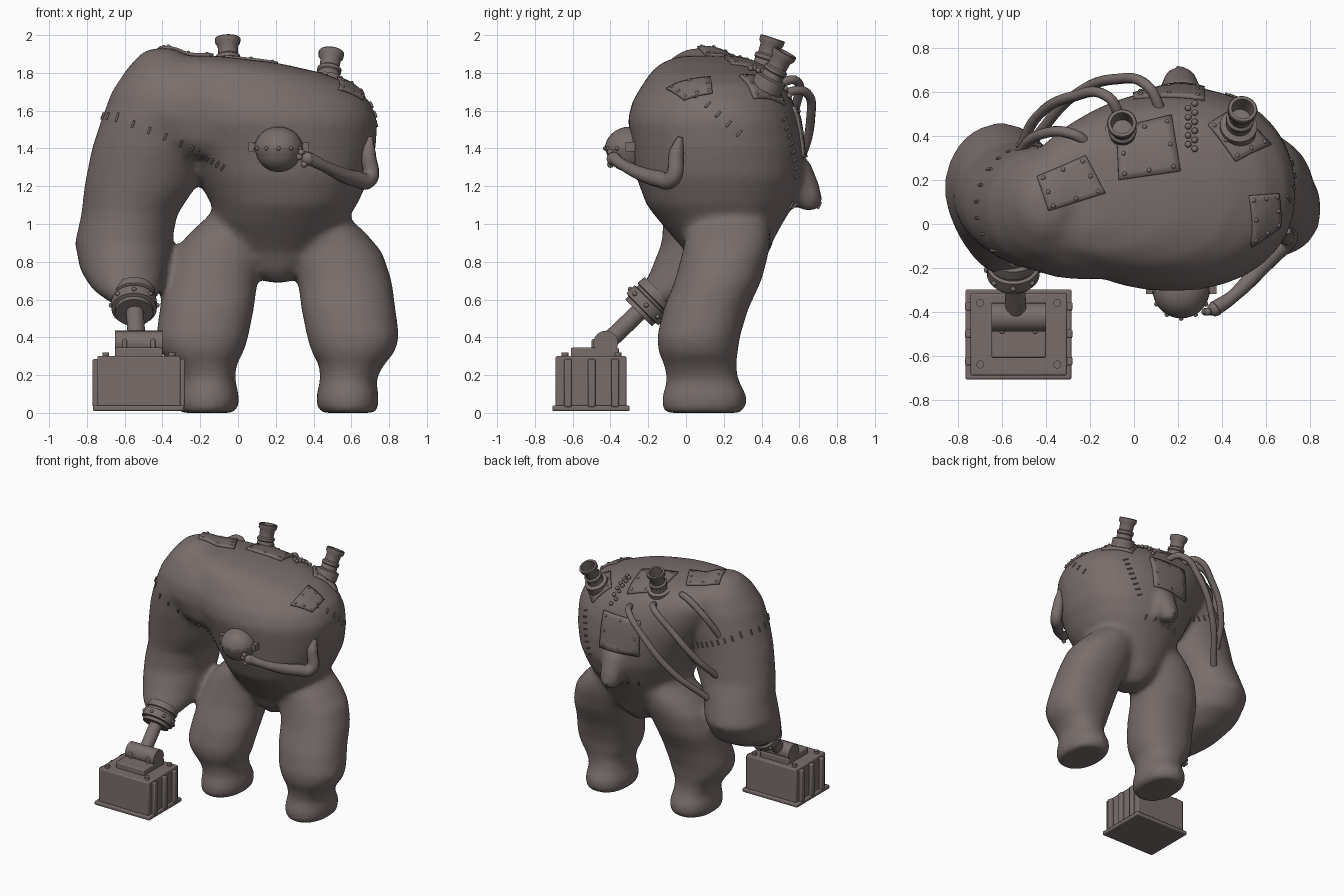
import bpy, bmesh, math
from mathutils import Vector, Matrix
from mathutils.bvhtree import BVHTree

cube = bpy.data.objects.get("Cube")
if cube:
    bpy.data.objects.remove(cube, do_unlink=True)

clay = bpy.data.materials.new("warm grey clay")
clay.use_nodes = True
clay.diffuse_color = (.19, .155, .148, 1)
clay.node_tree.nodes["Principled BSDF"].inputs["Base Color"].default_value = clay.diffuse_color


def add(name, data):
    ob = bpy.data.objects.new(name, data)
    bpy.context.collection.objects.link(ob)
    data.materials.append(clay)
    return ob


def make(name, bm, bevel=0):
    bmesh.ops.recalc_face_normals(bm, faces=bm.faces)
    me = bpy.data.meshes.new(name)
    bm.to_mesh(me)
    bm.free()
    me.shade_smooth()
    me.set_sharp_from_angle(angle=.7)
    ob = add(name, me)
    if bevel:
        mod = ob.modifiers.new("Bevel", 'BEVEL')
        mod.width, mod.segments = bevel, 2
    return ob


def skin(bm, rings):
    """Bridge rings of points into a closed skin."""
    rows = [[bm.verts.new(p) for p in ring] for ring in rings]
    n = len(rows[0])
    for a, b in zip(rows, rows[1:]):
        for i in range(n):
            j = (i + 1) % n
            bm.faces.new((a[i], a[j], b[j], b[i]))
    bm.faces.new(rows[0])
    bm.faces.new(rows[-1])


def loft(bm, rows, mirror=None, power=2.2, n=32):
    """Stack rounded sections given as z, x range, y range."""
    rings = []
    for z, x0, x1, y0, y1 in rows:
        if mirror is not None:
            x0, x1 = 2 * mirror - x1, 2 * mirror - x0
        ring = []
        for i in range(n):
            c, s = math.cos(math.tau * i / n), math.sin(math.tau * i / n)
            c, s = (math.copysign(abs(k) ** (2 / power), k) for k in (c, s))
            ring.append(((x0 + x1 + (x1 - x0) * c) / 2, (y0 + y1 + (y1 - y0) * s) / 2, z))
        rings.append(ring)
    skin(bm, rings)


def lathe(bm, a, b, profile, n=24):
    """Turn a profile of radius and length fraction about the line from a to b."""
    a, b = Vector(a), Vector(b)
    q = (b - a).to_track_quat('Z', 'Y')
    skin(bm, [[a.lerp(b, t) + q @ Vector((r * math.cos(math.tau * i / n), r * math.sin(math.tau * i / n), 0))
               for i in range(n)] for r, t in profile])


def rod(bm, a, b, r):
    lathe(bm, a, b, [(r, 0), (r, 1)])


def box(bm, x0, x1, y0, y1, z0, z1):
    m = Matrix.Translation(((x0 + x1) / 2, (y0 + y1) / 2, (z0 + z1) / 2))
    bmesh.ops.create_cube(bm, size=1, matrix=m @ Matrix.Diagonal((x1 - x0, y1 - y0, z1 - z0, 1)))


def ball(bm, p, r):
    bmesh.ops.create_icosphere(bm, subdivisions=2, radius=r, matrix=Matrix.Translation(p))


def hose(name, pts, radii, width):
    cu = bpy.data.curves.new(name, 'CURVE')
    cu.dimensions, cu.bevel_depth, cu.bevel_resolution, cu.use_fill_caps = '3D', width, 3, True
    sp = cu.splines.new('BEZIER')
    sp.bezier_points.add(len(pts) - 1)
    for bp, p, r in zip(sp.bezier_points, pts, radii):
        bp.co, bp.radius = p, r
        bp.handle_left_type = bp.handle_right_type = 'AUTO'
    sp.use_smooth = True
    return add(name, cu)


# Body: torso, chest bridge, great arm, legs and tail fused into one soft skin
bm = bmesh.new()
loft(bm, [(.69, .15, .27, .1, .32), (.76, .06, .36, .04, .39), (.85, -.02, .45, .0, .43), (1, -.11, .56, -.13, .51),
          (1.1, -.14, .63, -.21, .57), (1.25, -.22, .7, -.265, .62), (1.4, -.3, .73, -.285, .62),
          (1.55, -.4, .74, -.31, .6), (1.65, -.45, .7, -.285, .57), (1.74, -.5, .6, -.23, .52),
          (1.8, -.5, .45, -.19, .46), (1.855, -.5, .2, -.13, .36), (1.89, -.48, -.1, -.03, .2)])
loft(bm, [(1.36, -.36, .08, -.17, .2), (1.44, -.5, .14, -.225, .25), (1.58, -.61, .16, -.255, .25),
          (1.68, -.6, .16, -.245, .25), (1.77, -.56, .12, -.2, .25), (1.85, -.5, .06, -.12, .22)])
loft(bm, [(.57, -.66, -.46, -.24, -.07), (.65, -.77, -.4, -.24, .2), (.75, -.835, -.37, -.19, .385),
          (.9, -.865, -.35, -.13, .465), (1.05, -.83, -.32, -.12, .42), (1.2, -.815, -.22, -.15, .37),
          (1.4, -.775, -.15, -.19, .36), (1.55, -.725, -.15, -.21, .36), (1.7, -.67, -.15, -.2, .35),
          (1.82, -.59, -.2, -.14, .31), (1.9, -.52, -.28, -.05, .22), (1.93, -.46, -.34, .02, .15)], None, 2)
for axis in (None, .21):
    loft(bm, [(0, .44, .73, -.11, .3), (.03, .415, .745, -.13, .32), (.1, .415, .745, -.125, .32),
              (.17, .435, .73, -.1, .28), (.25, .43, .77, -.115, .265), (.32, .39, .83, -.145, .275),
              (.4, .365, .855, -.155, .285), (.55, .335, .835, -.12, .33), (.7, .315, .815, -.06, .4),
              (.85, .27, .765, -.02, .44), (.95, .25, .68, .0, .45), (1.05, .25, .57, .06, .43),
              (1.15, .28, .52, .12, .4)], axis)
loft(bm, [(1.07, .16, .26, .61, .7), (1.13, .13, .29, .55, .725), (1.2, .12, .3, .5, .71), (1.34, .11, .31, .45, .655)])
body = make("body", bm)
mod = body.modifiers.new("Fuse", 'REMESH')
mod.mode, mod.voxel_size, mod.use_smooth_shade = 'VOXEL', .02, True
mod = body.modifiers.new("Soften", 'SMOOTH')
mod.factor, mod.iterations = .5, 18
tree = BVHTree.FromObject(body, bpy.context.evaluated_depsgraph_get())


def hit(p, d):
    """Find the body surface at p, looking along d."""
    p, d = Vector(p), Vector(d).normalized()
    loc, nor, _, _ = tree.ray_cast(p - d * .6, d)
    if loc is None:
        loc, nor, _, _ = tree.find_nearest(p)
    return loc, nor


# Riveted patches moulded onto the body
rivets = bmesh.new()


def patch(name, corners, d, n=8):
    a, b, c, e = (Vector(p) for p in corners)

    def at(u, v):
        return a.lerp(b, u).lerp(e.lerp(c, u), v)
    pb = bmesh.new()
    grid = []
    for j in range(n + 1):
        spots = [hit(at(i / n, j / n), d) for i in range(n + 1)]
        grid.append([pb.verts.new(l + k * .005) for l, k in spots])
    for j in range(n):
        for i in range(n):
            pb.faces.new((grid[j][i], grid[j][i + 1], grid[j + 1][i + 1], grid[j + 1][i]))
    mod = make(name, pb).modifiers.new("Thickness", 'SOLIDIFY')
    mod.thickness, mod.offset = .02, 0
    for u in (.1, .5, .9):
        for v in (.1, .5, .9):
            if (u, v) != (.5, .5):
                loc, nor = hit(at(u, v), d)
                ball(rivets, loc + nor * .012, .011)


down, forward = (0, 0, -1), (0, -1, 0)
patch("shoulder_patch", [(-.44, .21, 1.9), (-.22, .31, 1.9), (-.13, .14, 1.9), (-.39, .06, 1.9)], down)
patch("main_stack_patch", [(-.08, .43, 1.8), (.17, .49, 1.8), (.21, .24, 1.8), (-.07, .2, 1.8)], down)
patch("side_stack_patch", [(.33, .44, 1.72), (.46, .53, 1.67), (.62, .36, 1.67), (.46, .28, 1.77)], (-.2, -.3, -1))
patch("left_shoulder_patch", [(.53, .13, 1.78), (.66, .14, 1.7), (.68, -.01, 1.68), (.56, -.1, 1.75)], (-.6, 0, -.8))
patch("back_patch", [(0, .6, 1.62), (.32, .6, 1.62), (.32, .6, 1.35), (0, .6, 1.35)], forward)

# Trail of beads running down from the upper back
for i in range(11):
    loc, nor = hit((.26 + .015 * (-1) ** i, .34 + .02 * i, 1.8), down)
    ball(rivets, loc + nor * .01, .015)
make("rivets", rivets)

# Stitched seams
stitches = bmesh.new()


def seam(a, b, d, count):
    a, b, d = Vector(a), Vector(b), Vector(d)
    for i in range(count):
        loc, nor = hit(a.lerp(b, i / (count - 1)), d)
        side = (b - a).cross(nor).normalized()
        rod(stitches, loc - side * .02 + nor * .004, loc + side * .02 + nor * .004, .006)


seam((-.64, -.2, 1.56), (-.3, -.2, 1.43), (0, 1, 0), 5)
seam((-.24, -.2, 1.4), (-.08, -.2, 1.3), (0, 1, 0), 7)
seam((-.66, .3, 1.56), (-.3, .4, 1.42), forward, 9)
seam((-.7, -.12, 1.57), (-.7, .25, 1.57), (1, 0, 0), 6)
seam((.7, .06, 1.68), (.7, .28, 1.48), (-1, 0, 0), 5)
seam((.5, .5, 1.55), (.4, .55, 1.25), (-.7, -.7, 0), 8)
seam((.05, .5, 1.1), (.35, .5, 1.1), forward, 5)
make("stitches", stitches)

# Exhaust stacks, hollow at the top
stack = [(.085, 0), (.085, .28), (.06, .32), (.058, .45), (.064, .48), (.064, .56), (.052, .6), (.054, .8),
         (.066, .87), (.068, .98), (.064, 1), (.05, 1), (.045, .6)]
for name, a, b in (("main_stack", (-.05, .39, 1.77), (-.055, .46, 1.985)),
                   ("side_stack", (.47, .42, 1.71), (.495, .525, 1.91))):
    bm = bmesh.new()
    lathe(bm, a, b, stack)
    make(name, bm)

# Hoses from the upper back to the great arm
hose("short_hose", [(-.18, .34, 1.79), (-.28, .41, 1.83), (-.42, .41, 1.74), (-.54, .31, 1.52)], [1] * 4, .024)
hose("middle_hose", [(-.06, .48, 1.74), (-.12, .58, 1.76), (-.28, .58, 1.62), (-.44, .49, 1.4), (-.52, .34, 1.23)],
     [1] * 5, .024)
hose("long_hose", [(.13, .5, 1.69), (.06, .63, 1.7), (-.08, .66, 1.56), (-.28, .58, 1.3), (-.46, .38, 1.06)],
     [1] * 5, .024)

# Small left arm with a little hand
hose("small_arm", [(.7, -.03, 1.46), (.69, -.05, 1.38), (.695, -.075, 1.24), (.62, -.15, 1.24), (.45, -.33, 1.31),
                   (.37, -.385, 1.35)], [.3, .8, .9, .9, .6, .7], .05)
bm = bmesh.new()
ball(bm, (.37, -.385, 1.345), .036)
for dx, dz in ((-.035, .035), (-.045, .01), (-.02, -.03)):
    ball(bm, (.37 + dx, -.4, 1.345 + dz), .018)
make("small_hand", bm)

# Round chest device with cap, lugs and bolts
cx, cy, cz = .215, -.3, 1.4
bm = bmesh.new()
lathe(bm, (cx, cy, cz - .125), (cx, cy, cz + .115),
      [((.122 if k < 8 else .13) * max(math.sin(math.pi * k / 16), .01), (1 - math.cos(math.pi * k / 16)) / 2)
       for k in range(17)], 32)
for s in (-1, 1):
    box(bm, cx + s * .145 - .015, cx + s * .145 + .015, cy - .02, cy + .03, cz - .015, cz + .035)
    rod(bm, (cx, cy, cz + .01), (cx + s * .15, cy, cz + .01), .018)
for k in range(5):
    t = math.pi * (k + 1) / 6
    ball(bm, (cx - .13 * math.cos(t), cy - .13 * math.sin(t), cz), .011)
make("chest_device", bm)

# Wrist collars and piston
wrist, knuckle = Vector((-.55, -.18, .6)), Vector((-.535, -.42, .37))
bm = bmesh.new()
lathe(bm, wrist + Vector((0, .04, .04)), wrist + Vector((0, -.07, -.07)),
      [(.112, 0), (.116, .3), (.105, .33), (.105, .42), (.12, .45), (.12, .82), (.1, .85), (.1, 1)], 32)
for k in range(8):
    t = math.tau * k / 8
    off = Vector((math.cos(t), -.7 * math.sin(t), .7 * math.sin(t))) * .122
    ball(bm, wrist + off + Vector((0, -.03, -.03)), .013)
rod(bm, wrist, knuckle, .047)
make("wrist_piston", bm)

# Heavy block fist
bm = bmesh.new()
rod(bm, (-.65, -.425, .37), (-.4, -.425, .37), .065)
make("knuckle_hinge", bm)
bm = bmesh.new()
box(bm, -.768, -.285, -.708, -.298, .01, .04)
box(bm, -.745, -.305, -.69, -.315, .03, .3)
box(bm, -.65, -.4, -.61, -.355, .29, .345)
for x in (-.75, -.3):
    for y in (-.625, -.5, -.375):
        box(bm, x - .02, x + .02, y - .02, y + .02, .03, .285)
for x in (-.6, -.45):
    box(bm, x - .012, x + .012, -.5, -.4, .33, .39)
make("block_fist", bm, .008)
bm = bmesh.new()
for x in (-.7, -.35):
    for y in (-.64, -.36):
        rod(bm, (x, y, .29), (x, y, .32), .018)
make("block_bolts", bm)
